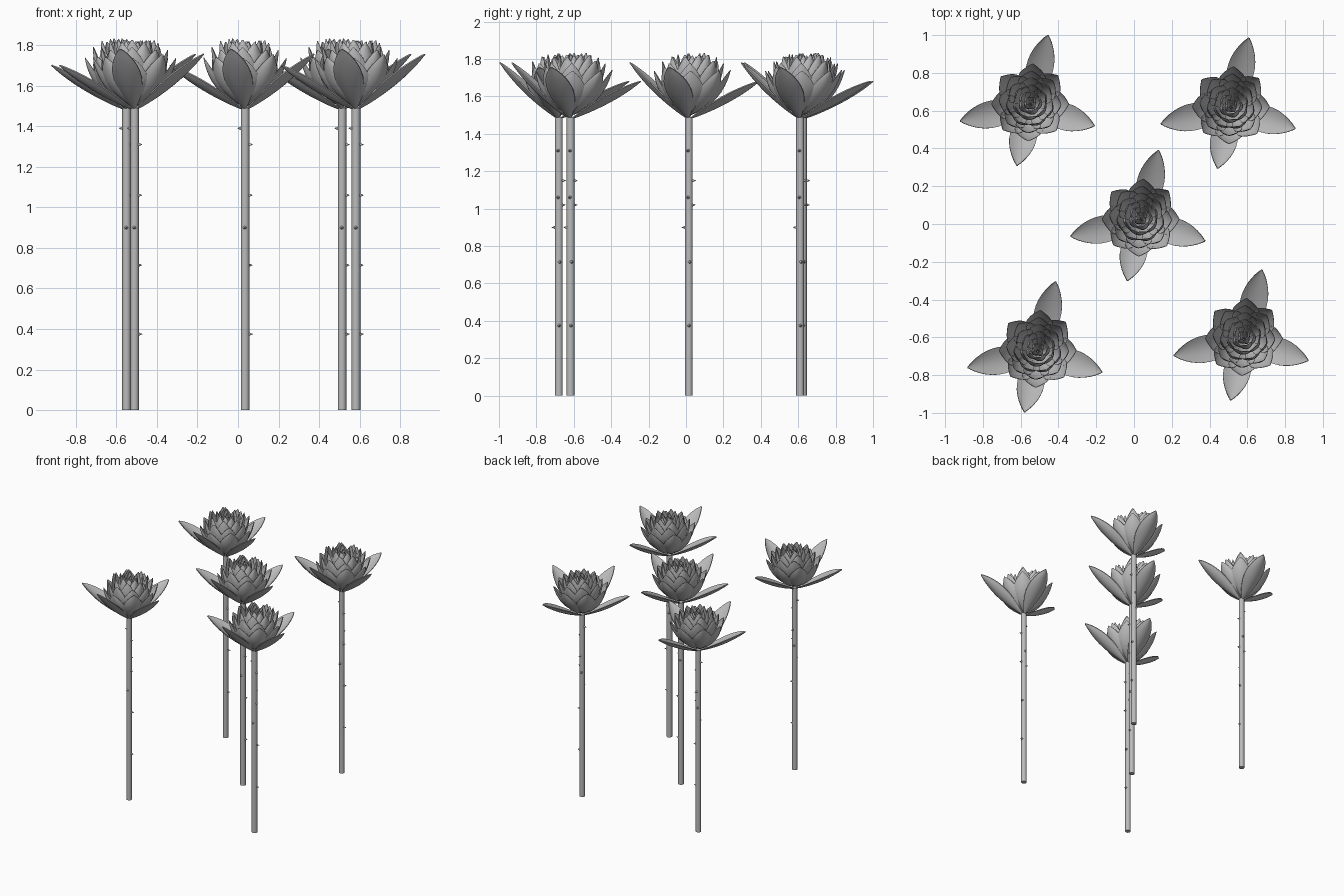
import bpy, bmesh, math, random
from mathutils import Vector

random.seed(4)
cube = bpy.data.objects.get("Cube")
if cube:
    bpy.data.objects.remove(cube)

grey = bpy.data.materials.new("soft_grey")
grey.use_nodes = True
grey.diffuse_color = (0.5, 0.5, 0.5, 1)
grey.node_tree.nodes["Principled BSDF"].inputs["Base Color"].default_value = (0.5, 0.5, 0.5, 1)

STEM_TOP = 1.49
STEM_R = 0.021


def make_mesh(name, bm):
    mesh = bpy.data.meshes.new(name)
    bmesh.ops.recalc_face_normals(bm, faces=bm.faces)
    for f in bm.faces:
        f.smooth = True
    bm.to_mesh(mesh)
    bm.free()
    mesh.materials.append(grey)
    mesh.set_sharp_from_angle(angle=math.radians(40))
    return mesh


def add_petal(bm, angle, base, bend, tip, width, cup, thick, peak=0.9, rows=12, cols=8):
    """Closed cupped petal along a curve of (radius, height) points."""
    out = Vector((math.cos(angle), math.sin(angle), 0))
    side = Vector((-out.y, out.x, 0))
    up = Vector((0, 0, 1))
    b, m, t = (Vector(p) for p in (base, bend, tip))
    sheets = ([], [])
    for i in range(rows + 1):
        s = 0.5 - 0.5 * math.cos(math.pi * i / rows)
        p = b * (1 - s) ** 2 + m * (2 * s * (1 - s)) + t * s * s
        d = ((m - b) * (1 - s) + (t - m) * s).normalized()
        inward = up * d.x - out * d.y
        w = width * max(0.03, math.sin(math.pi * s ** peak)) ** 0.75
        for k, sheet in enumerate(sheets):
            row = []
            for j in range(cols + 1):
                u = 2 * j / cols - 1
                edge = max(0.1, (1 - u * u) * math.sin(math.pi * s)) ** 0.5
                lift = cup * u * u * w / width + (k - 0.5) * thick * edge
                co = out * p.x + up * p.y + side * (u * w) + inward * lift
                row.append(bm.verts.new(co))
            sheet.append(row)
    lower, upper = sheets
    for i in range(rows):
        for j in range(cols):
            for s in sheets:
                bm.faces.new((s[i][j], s[i][j + 1], s[i + 1][j + 1], s[i + 1][j]))
        for j in (0, cols):
            bm.faces.new((lower[i][j], lower[i + 1][j], upper[i + 1][j], upper[i][j]))
    for i in (0, rows):
        for j in range(cols):
            bm.faces.new((lower[i][j], upper[i][j], upper[i][j + 1], lower[i][j + 1]))


# Stem: tapered foot to head
bm = bmesh.new()
bmesh.ops.create_cone(bm, cap_ends=True, segments=20, radius1=STEM_R, radius2=STEM_R, depth=STEM_TOP)
bmesh.ops.translate(bm, verts=bm.verts, vec=(0, 0, STEM_TOP / 2))
stem_mesh = make_mesh("stem", bm)

# Thorns: (height, direction in degrees)
bm = bmesh.new()
for z, deg in ((1.39, 180), (1.31, -10), (1.15, 80), (1.06, -10), (1.02, 110),
               (0.9, -93), (0.715, 15), (0.375, 5)):
    d = Vector((math.cos(math.radians(deg)), math.sin(math.radians(deg)), 0))
    made = bmesh.ops.create_cone(bm, cap_ends=True, segments=10, radius1=0.01, radius2=0.001, depth=0.022)
    turn = d.to_track_quat("Z", "Y").to_matrix()
    bmesh.ops.rotate(bm, verts=made["verts"], matrix=turn)
    bmesh.ops.translate(bm, verts=made["verts"], vec=d * (STEM_R + 0.006) + Vector((0, 0, z)))
thorn_mesh = make_mesh("thorns", bm)

# Sepals: four long leaves (tip x, tip y, tip height)
bm = bmesh.new()
for x, y, z in ((-0.37, -0.08, 1.70), (0.34, -0.105, 1.755), (0.095, 0.375, 1.68), (-0.07, -0.315, 1.78)):
    r = math.hypot(x, y)
    add_petal(bm, math.atan2(y, x), (0.005, 1.48), (r * 0.58, 1.48 + (z - 1.48) * 0.44),
              (r, z), 0.072, 0.025, 0.018, peak=1.1, rows=16)
sepal_mesh = make_mesh("sepals", bm)

# Petals: rings of (count, half width, bend radius, bend height, tip radius, tip height)
bm = bmesh.new()
rings = ((8, 0.075, 0.17, 1.56, 0.205, 1.745),
         (8, 0.068, 0.16, 1.60, 0.165, 1.785),
         (7, 0.062, 0.145, 1.62, 0.125, 1.815),
         (6, 0.055, 0.115, 1.64, 0.085, 1.83),
         (5, 0.042, 0.085, 1.66, 0.052, 1.825),
         (4, 0.028, 0.05, 1.68, 0.024, 1.81))
for n, (count, width, br, bz, tr, tz) in enumerate(rings):
    for i in range(count):
        a = math.tau * (i + 0.5 * (n % 2)) / count + 0.3 * n + random.uniform(-0.08, 0.08)
        dz = random.uniform(-0.012, 0.01)
        add_petal(bm, a, (0.008, 1.5), (br, bz), (tr, tz + dz), width, 0.028, 0.006, peak=1.35)
for v in bm.verts:
    v.co.y += 0.08 * (v.co.z - 1.5)
petal_mesh = make_mesh("petals", bm)

# Five matching flowers
places = {"back_right": (-0.55, 0.625), "back_left": (0.513, 0.61), "middle": (0.035, 0.015),
          "front_right": (-0.51, -0.68), "front_left": (0.582, -0.617)}
for place, (x, y) in places.items():
    for part, mesh in (("stem", stem_mesh), ("thorns", thorn_mesh),
                       ("sepals", sepal_mesh), ("petals", petal_mesh)):
        ob = bpy.data.objects.new(place + "_" + part, mesh)
        ob.location = (x, y, 0)
        bpy.context.collection.objects.link(ob)
